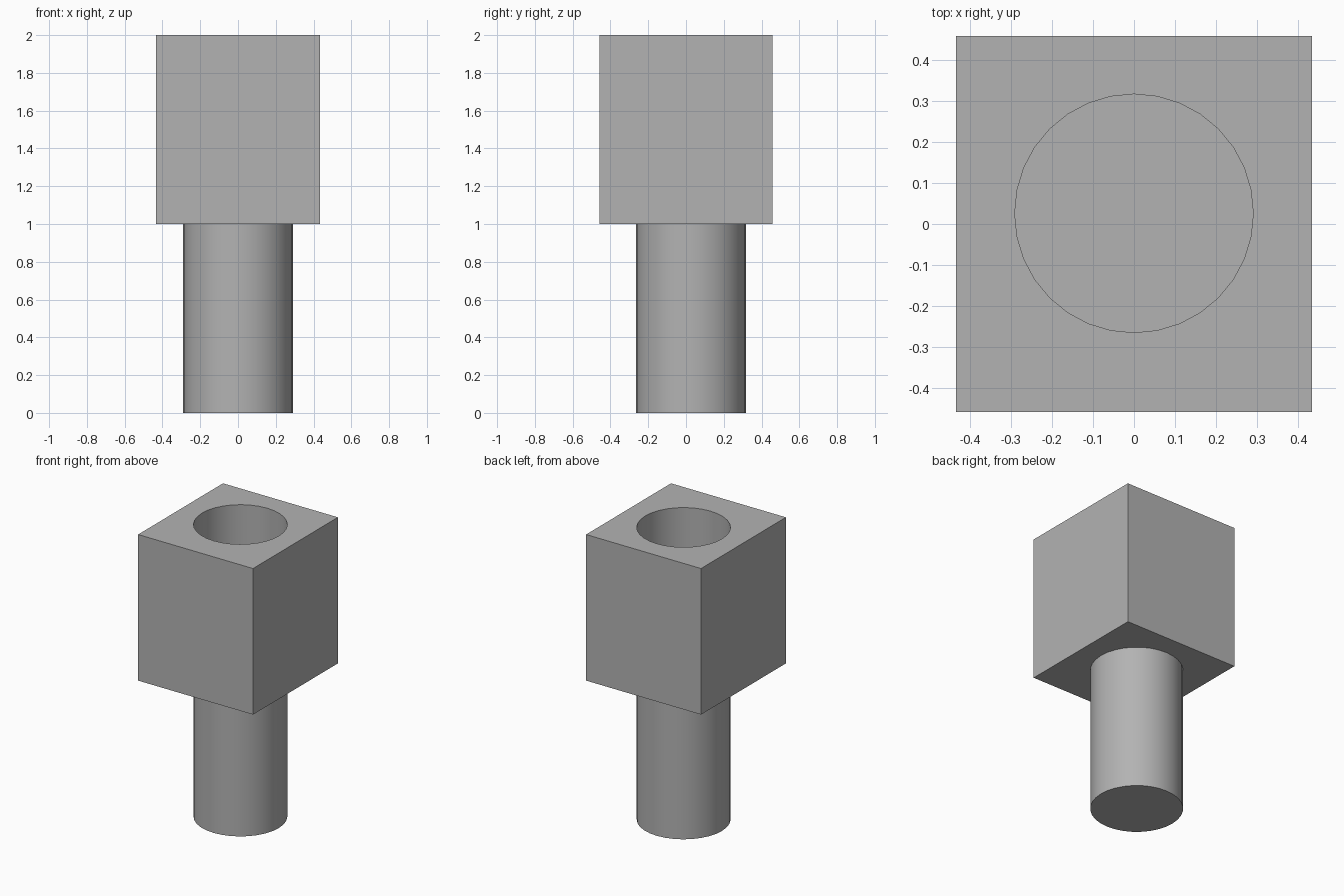
import bpy
import math

cube = bpy.data.objects.get("Cube")
if cube:
    bpy.data.objects.remove(cube, do_unlink=True)

RADIUS = 0.291
CENTRE_Y = 0.026
SIDES = 32

grey = bpy.data.materials.new("plain grey")
grey.use_nodes = True
COLOUR = (0.45, 0.45, 0.45, 1)
grey.diffuse_color = COLOUR
grey.node_tree.nodes["Principled BSDF"].inputs["Base Color"].default_value = COLOUR


def cylinder(name, bottom, top):
    bpy.ops.mesh.primitive_cylinder_add(
        vertices=SIDES, radius=RADIUS, depth=top - bottom,
        location=(0, CENTRE_Y, (bottom + top) / 2))
    obj = bpy.context.object
    obj.name = name
    obj.data.materials.append(grey)
    return obj


def smooth(obj):
    bpy.ops.object.select_all(action='DESELECT')
    obj.select_set(True)
    bpy.context.view_layer.objects.active = obj
    bpy.ops.object.shade_smooth_by_angle(angle=math.radians(30))


# Round peg, whose top is the floor of the socket
peg = cylinder("peg", 0, 1)
smooth(peg)

# Square block
bpy.ops.mesh.primitive_cube_add(size=1, location=(0, 0, 1.5))
block = bpy.context.object
block.name = "socket_block"
block.scale = (0.87, 0.918, 1)
bpy.ops.object.transform_apply(location=False, rotation=False, scale=True)
block.data.materials.append(grey)

# Round socket cut through the block
cutter = cylinder("socket_cutter", 0.9, 2.1)
cutter.hide_render = True
cut = block.modifiers.new("socket", 'BOOLEAN')
cut.operation = 'DIFFERENCE'
cut.solver = 'EXACT'
cut.object = cutter
bpy.context.view_layer.objects.active = block
bpy.ops.object.modifier_apply(modifier=cut.name)
bpy.data.objects.remove(cutter, do_unlink=True)
smooth(block)
